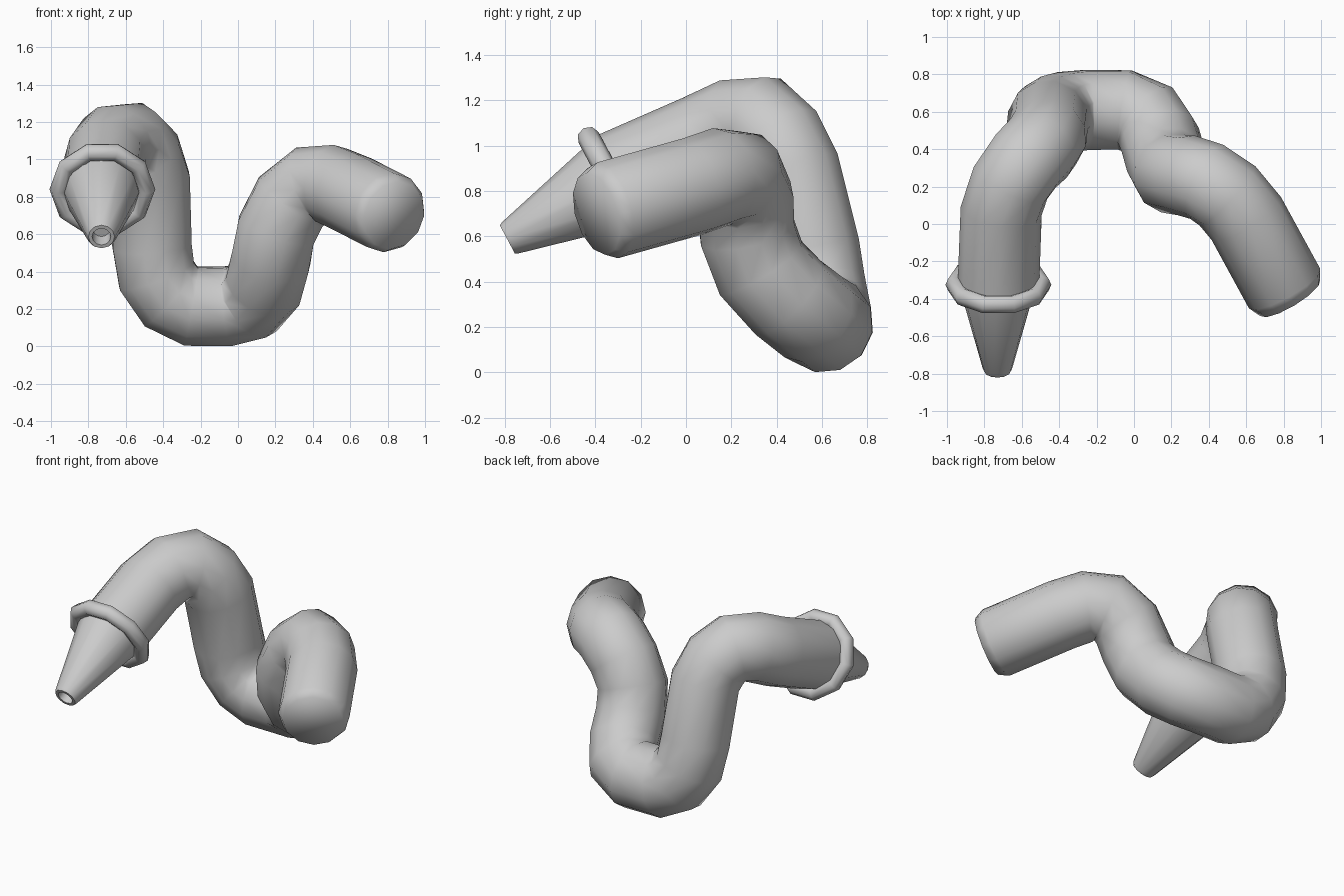
import bpy, bmesh, math
from mathutils import Vector, Matrix

if "Cube" in bpy.data.objects:
    bpy.data.objects.remove(bpy.data.objects["Cube"])

R = 0.218
SIDES = 12


def finish(name, bm, angle):
    bmesh.ops.recalc_face_normals(bm, faces=bm.faces)
    me = bpy.data.meshes.new(name)
    bm.to_mesh(me)
    bm.free()
    ob = bpy.data.objects.new(name, me)
    bpy.context.collection.objects.link(ob)
    bpy.ops.object.select_all(action='DESELECT')
    ob.select_set(True)
    bpy.context.view_layer.objects.active = ob
    bpy.ops.object.shade_smooth_by_angle(angle=math.radians(angle))
    return ob


def sweep(name, path, radius):
    """Round tube along a path, frame carried from ring to ring; first end rounded off."""
    pts = [Vector(p) for p in path]
    bm = bmesh.new()
    rings, side = [], Vector((0, 0, 1))
    for i, p in enumerate(pts):
        t = (pts[min(i + 1, len(pts) - 1)] - pts[max(i - 1, 0)]).normalized()
        side = (side - t * side.dot(t)).normalized()
        other = t.cross(side)
        r = radius * 0.86 if i == 0 else radius
        ring = []
        for k in range(SIDES):
            a = 2 * math.pi * k / SIDES
            ring.append(bm.verts.new(p + r * (side * math.cos(a) + other * math.sin(a))))
        rings.append(ring)
    for a, b in zip(rings, rings[1:]):
        for k in range(SIDES):
            n = (k + 1) % SIDES
            bm.faces.new((a[k], a[n], b[n], b[k]))
    bm.faces.new(rings[0])
    bm.faces.new(rings[-1])
    return finish(name, bm, 70)


def lathe(name, profile, sides, centre, axis, closed=False, angle=50):
    """Turn a (radius, height) profile about an axis."""
    bm = bmesh.new()
    rot = Vector(axis).to_track_quat('Z', 'Y').to_matrix().to_4x4()
    m = Matrix.Translation(centre) @ rot
    rings = [[bm.verts.new(m @ Vector((r * math.cos(2 * math.pi * k / sides),
                                       r * math.sin(2 * math.pi * k / sides), h)))
              for k in range(sides)] for r, h in profile]
    pairs = list(zip(rings, rings[1:]))
    if closed:
        pairs.append((rings[-1], rings[0]))
    for a, b in pairs:
        for k in range(sides):
            n = (k + 1) % sides
            bm.faces.new((a[k], a[n], b[n], b[k]))
    if not closed:
        bm.faces.new(rings[0])
        bm.faces.new(rings[-1])
    return finish(name, bm, angle)


# Winding hose from the flat end to the collar
sweep("hose", [
    (0.835, -0.395, 0.70), (0.805, -0.345, 0.715), (0.60, 0.03, 0.82),
    (0.50, 0.15, 0.862), (0.39, 0.225, 0.86), (0.28, 0.26, 0.77),
    (0.205, 0.27, 0.62), (0.175, 0.33, 0.46),
    (0.14, 0.45, 0.33), (0.07, 0.56, 0.245), (-0.05, 0.61, 0.215),
    (-0.25, 0.61, 0.215), (-0.36, 0.60, 0.27), (-0.435, 0.58, 0.38),
    (-0.46, 0.555, 0.54), (-0.47, 0.465, 0.90), (-0.51, 0.405, 1.02),
    (-0.58, 0.335, 1.095), (-0.66, 0.22, 1.082), (-0.71, 0.07, 1.01),
    (-0.725, -0.33, 0.835)], R)

axis = (0, -0.88, -0.47)
centre = Vector((-0.725, -0.325, 0.84))

# Collar around the hose mouth
collar = [(0.235 + 0.048 * math.cos(a * math.pi / 4), 0.05 * math.sin(a * math.pi / 4))
          for a in range(8)]
lathe("collar", collar, 10, centre, axis, closed=True)

# Tapered nozzle with an open tip
lathe("nozzle", [(0.2, -0.02), (0.2, 0.03), (0.078, 0.51), (0.07, 0.525),
                 (0.05, 0.525), (0.045, 0.44)], SIDES, centre + Vector((-0.005, 0, -0.006)), axis)
